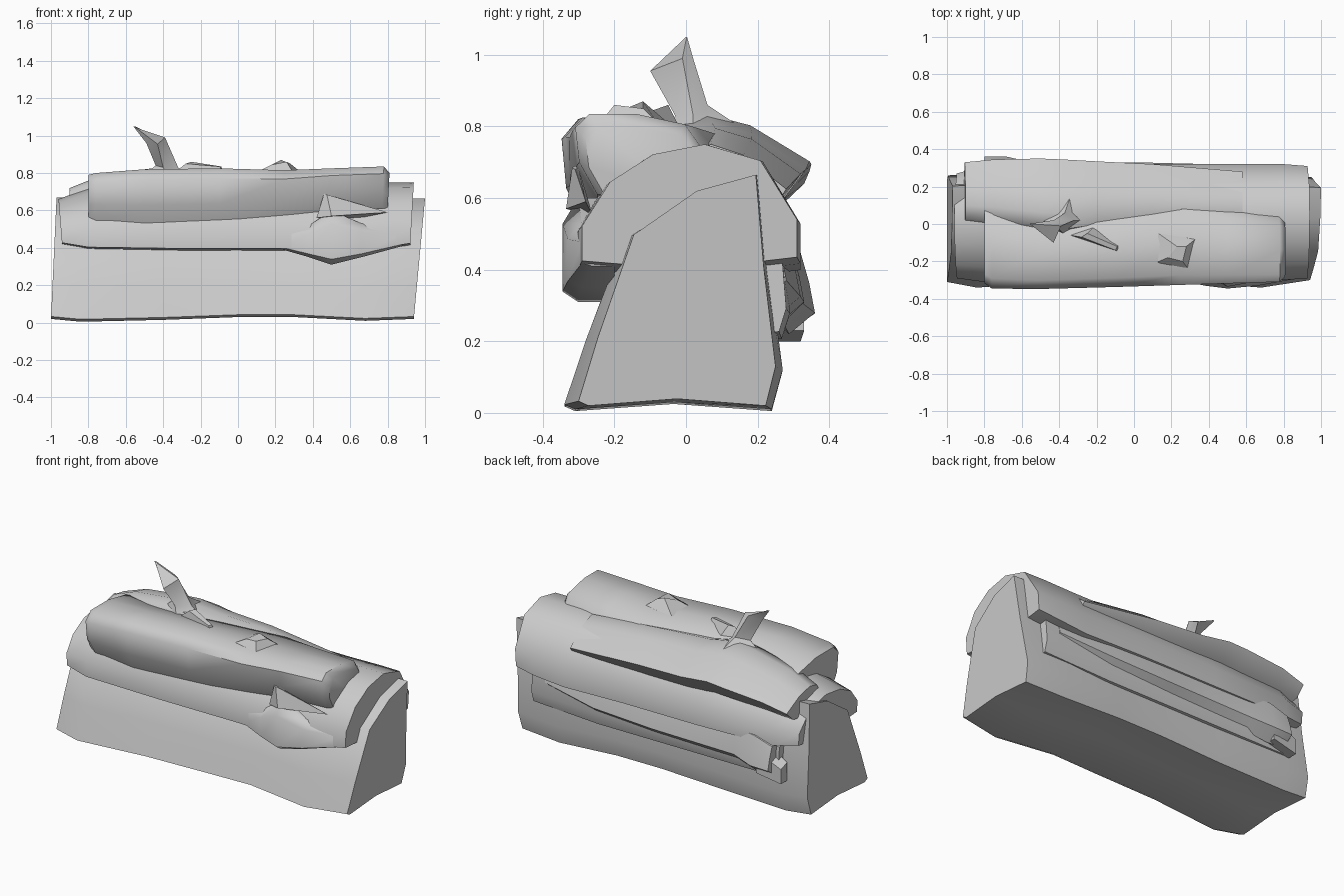
import bpy, bmesh, math


def make(name, rings, angle=50):
    """Skin a list of equal-length rings, cap both ends, shade smooth by angle."""
    bm = bmesh.new()
    vr = [[bm.verts.new(p) for p in r] for r in rings]
    n = len(vr[0])
    for a, b in zip(vr, vr[1:]):
        for i in range(n):
            j = (i + 1) % n
            bm.faces.new((a[i], a[j], b[j], b[i]))
    bm.faces.new(vr[0])
    bm.faces.new(vr[-1])
    bmesh.ops.recalc_face_normals(bm, faces=bm.faces)
    me = bpy.data.meshes.new(name)
    bm.to_mesh(me)
    bm.free()
    ob = bpy.data.objects.new(name, me)
    bpy.context.collection.objects.link(ob)
    bpy.ops.object.select_all(action='DESELECT')
    ob.select_set(True)
    bpy.context.view_layer.objects.active = ob
    bpy.ops.object.shade_smooth_by_angle(angle=math.radians(angle))
    return ob


def log(name, profile, stations):
    """Loft a unit (y, z) profile along x; station = x low, x high, y range, z range."""
    rings = []
    for xa, xb, y0, y1, z0, z1 in stations:
        rings.append([(xa + (xb - xa) * v, y0 + (y1 - y0) * u, z0 + (z1 - z0) * v)
                      for u, v in profile])
    return make(name, rings)


# large split log at the bottom
log("base_log",
    [(.05, 0), (.5, .03), (.95, 0), (1, .17), (.94, .6), (.9, 1), (.6, .93),
     (.28, .74), (.1, .3), (0, .02)],
    [(-1.0, -.97, -.31, .26, .02, .67), (-.84, -.84, -.34, .27, .005, .67),
     (-.4, -.4, -.31, .26, .015, .67), (0, 0, -.32, .26, .03, .66),
     (.3, .3, -.31, .26, .03, .66), (.68, .68, -.34, .27, .01, .66),
     (.94, 1.0, -.30, .25, .02, .665)])

# broad log lying over the base
log("middle_log",
    [(0, .07), (0, .35), (.13, .7), (.33, .92), (.57, 1), (.83, .87), (1, .4),
     (1, .1), (.5, 0)],
    [(-.94, -.96, -.29, .27, .41, .66), (-.8, -.8, -.31, .31, .38, .72),
     (-.3, -.3, -.31, .32, .37, .75), (.2, .2, -.31, .32, .37, .75),
     (.6, .6, -.31, .32, .36, .75), (.8, .8, -.30, .32, .38, .75),
     (.92, .94, -.29, .31, .40, .75)])

# upper front log
log("front_log",
    [(.03, .83), (.14, 1), (.5, 1), (.88, .87), (1, .6), (.85, 0), (.2, 0),
     (.06, .4)],
    [(-.8, -.8, -.33, .13, .52, .79), (-.76, -.76, -.36, .13, .52, .80),
     (-.5, -.5, -.36, .06, .50, .82), (-.1, -.1, -.35, .09, .51, .825),
     (.25, .25, -.34, .14, .54, .815), (.5, .5, -.33, .08, .60, .825),
     (.77, .78, -.32, .04, .61, .835), (.8, .81, -.29, .02, .61, .8)])

# upper rear log, ridged under the branch and sinking towards the right
log("rear_log",
    [(0, .5), (.1, .9), (.3, 1), (.6, .88), (1, .5), (.82, .15), (.3, 0)],
    [(-.91, -.9, .0, .33, .56, .72), (-.75, -.75, -.02, .345, .57, .78),
     (-.5, -.5, -.06, .35, .57, .82), (-.38, -.38, -.07, .345, .57, .835),
     (-.2, -.2, -.04, .335, .55, .81), (.1, .1, -.02, .32, .54, .795),
     (.58, .58, -.02, .28, .5, .75)])

# slab and thin log leaning against the back
log("back_slab",
    [(0, 0), (.75, .03), (1, .3), (.85, .9), (.1, 1)],
    [(-.82, -.82, .2, .29, .2, .42), (-.3, -.3, .2, .29, .2, .45),
     (.4, .4, .2, .29, .2, .46), (.84, .84, .2, .28, .22, .46)])
log("back_log",
    [(.1, .3), (.55, 0), (1, .25), (.9, .6), (.75, .95), (.1, 1)],
    [(-.8, -.8, .2, .36, .23, .42), (-.68, -.68, .2, .36, .22, .46),
     (-.55, -.55, .2, .33, .25, .46), (0, 0, .2, .33, .26, .46),
     (.4, .4, .2, .32, .28, .46), (.75, .75, .2, .28, .34, .46)])
log("back_knot",
    [(0, 0), (1, 0), (1, .8), (0, 1)],
    [(-.86, -.86, .26, .32, .2, .31), (-.7, -.7, .25, .33, .23, .4)])

# broken branch: flared root, bent neck, splintered tip
make("branch", [
    [(-.52, .02, .78), (-.36, -.07, .76), (-.25, .02, .78), (-.34, .15, .80)],
    [(-.44, .01, .84), (-.40, -.03, .83), (-.32, .02, .83), (-.37, .06, .86)],
    [(-.49, -.03, .96), (-.43, -.10, .955), (-.39, -.01, .99), (-.43, .02, .99)],
    [(-.56, 0, 1.05), (-.55, -.005, 1.045), (-.54, 0, 1.04), (-.55, .003, 1.05)],
], 40)

# swollen knot on the front of the middle log
log("front_knot",
    [(0, .1), (0, .75), (.3, 1), (1, 1), (1, 0), (.3, 0)],
    [(.24, .24, -.30, -.2, .39, .5), (.38, .38, -.33, -.2, .35, .52),
     (.5, .5, -.345, -.2, .31, .6), (.66, .66, -.33, -.2, .35, .53),
     (.88, .88, -.29, -.2, .41, .5)])
# splinter rising from the knot
make("front_splinter", [
    [(.42, -.30, .56), (.5, -.335, .57), (.8, -.28, .59), (.6, -.26, .55)],
    [(.46, -.31, .69), (.475, -.318, .685), (.49, -.31, .68), (.475, -.30, .685)],
], 30)

# bark flakes on the top
make("bark_flake_left", [
    [(-.34, -.06, .80), (-.08, -.15, .81), (-.08, -.11, .80), (-.22, -.02, .80)],
    [(-.28, -.07, .85), (-.1, -.14, .835), (-.09, -.12, .835), (-.25, -.05, .86)],
], 30)
make("bark_flake_right", [
    [(.11, -.21, .81), (.29, -.24, .81), (.33, -.08, .81), (.13, -.05, .81)],
    [(.18, -.18, .845), (.26, -.2, .86), (.28, -.12, .85), (.23, -.12, .87)],
], 30)
